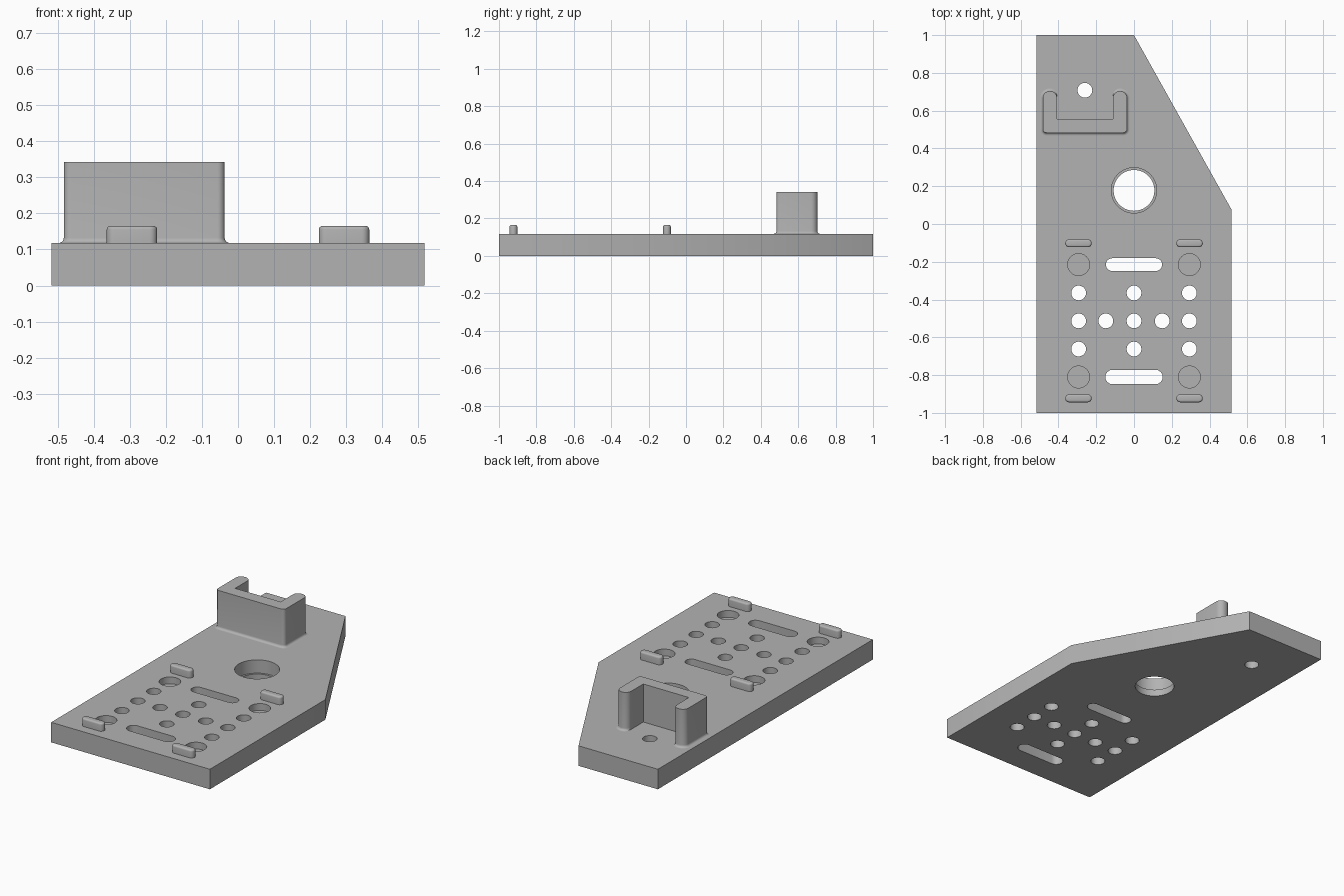
import bpy, bmesh, math

if "Cube" in bpy.data.objects:
    bpy.data.objects.remove(bpy.data.objects["Cube"])

grey = bpy.data.materials.new("plain grey")
grey.diffuse_color = (0.45, 0.45, 0.45, 1)
grey.use_nodes = True
grey.node_tree.nodes["Principled BSDF"].inputs["Base Color"].default_value = grey.diffuse_color

TOP = 0.118  # plate thickness


def rounded(corners, steps=8):
    """Counter-clockwise outline from (x, y, radius) corners."""
    pts = []
    n = len(corners)
    for i, (x, y, r) in enumerate(corners):
        if r <= 0:
            pts.append((x, y))
            continue
        px, py, _ = corners[i - 1]
        nx, ny, _ = corners[(i + 1) % n]
        a, b = math.hypot(px - x, py - y), math.hypot(nx - x, ny - y)
        ux, uy = (px - x) / a, (py - y) / a
        vx, vy = (nx - x) / b, (ny - y) / b
        cx, cy = x + r * (ux + vx), y + r * (uy + vy)  # right-angle corners
        for k in range(steps + 1):
            t = math.pi / 2 * k / steps
            pts.append((cx - r * (vx * math.cos(t) + ux * math.sin(t)),
                        cy - r * (vy * math.cos(t) + uy * math.sin(t))))
    return pts


def circle(x, y, r, n=40):
    return [(x + r * math.cos(2 * math.pi * k / n),
             y + r * math.sin(2 * math.pi * k / n)) for k in range(n)]


def slot(x, y, half, r, inset=0.0):
    """Stadium outline along x, optionally shrunk."""
    rr = r - inset
    pts = []
    for side, start in ((1, -math.pi / 2), (-1, math.pi / 2)):
        for k in range(13):
            a = start + math.pi * k / 12
            pts.append((x + side * (half - r) + rr * math.cos(a), y + rr * math.sin(a)))
    return pts


def loft(bm, layers):
    """Closed solid through matching outlines given as (points, z)."""
    rings = [[bm.verts.new((x, y, z)) for x, y in pts] for pts, z in layers]
    n = len(rings[0])
    for lo, hi in zip(rings, rings[1:]):
        for i in range(n):
            j = (i + 1) % n
            bm.faces.new((lo[i], lo[j], hi[j], hi[i]))
    bm.faces.new(rings[0][::-1])
    bm.faces.new(rings[-1])


def make(name, solids):
    bm = bmesh.new()
    for layers in solids:
        loft(bm, layers)
    bmesh.ops.recalc_face_normals(bm, faces=bm.faces)
    mesh = bpy.data.meshes.new(name)
    bm.to_mesh(mesh)
    bm.free()
    mesh.materials.append(grey)
    ob = bpy.data.objects.new(name, mesh)
    bpy.context.collection.objects.link(ob)
    return ob


def smooth(ob):
    bpy.ops.object.select_all(action='DESELECT')
    ob.select_set(True)
    bpy.context.view_layer.objects.active = ob
    bpy.ops.object.shade_smooth_by_angle(angle=math.radians(30))


# Base plate with one chamfered back corner
outline = [(-0.517, -1), (0.517, -1), (0.517, 0.075), (0, 1), (-0.517, 1)]
plate = make("base_plate", [[(outline, 0), (outline, TOP)]])

# Through holes, slots, blind recesses and the stepped bore
cuts = []
holes = [(-0.26, 0.708)]
holes += [(x, y) for y in (-0.365, -0.662) for x in (-0.293, 0, 0.293)]
holes += [(x, -0.513) for x in (-0.293, -0.149, 0, 0.149, 0.293)]
for x, y in holes:
    c = circle(x, y, 0.039)
    cuts.append([(c, -0.1), (c, 0.3)])
for y, half, r in ((-0.215, 0.149, 0.034), (-0.81, 0.152, 0.038)):
    s = slot(0, y, half, r)
    cuts.append([(s, -0.1), (s, 0.3)])
for x in (-0.293, 0.293):
    for y in (-0.215, -0.81):
        c = circle(x, y, 0.058)
        cuts.append([(c, TOP - 0.04), (c, 0.3)])
small, large = circle(0, 0.178, 0.108, 64), circle(0, 0.178, 0.12, 64)
cuts.append([(small, -0.1), (small, 0.04), (large, 0.04), (large, 0.3)])
cutter = make("hole_cutter", cuts)
cutter.hide_render = True

mod = plate.modifiers.new("holes", 'BOOLEAN')
mod.operation = 'DIFFERENCE'
mod.solver = 'EXACT'
mod.object = cutter
bpy.context.view_layer.objects.active = plate
bpy.ops.object.modifier_apply(modifier=mod.name)
bpy.data.objects.remove(cutter)
smooth(plate)


# U-shaped bracket with a small fillet at its foot
def bracket_outline(f):
    x0, x1, y0, y1 = -0.483 - f, -0.037 + f, 0.483 - f, 0.703 + f
    i0, i1, iy = -0.408, -0.111, 0.556
    return rounded([(x0, y0, 0.02 + f), (x1, y0, 0.02 + f), (x1, y1, 0.035 + f),
                    (i1, y1, 0.035), (i1, iy, 0), (i0, iy, 0),
                    (i0, y1, 0.035), (x0, y1, 0.035 + f)])


F = 0.014
layers = []
for k in range(6):
    a = math.pi / 2 * k / 5
    layers.append((bracket_outline(F * (1 - math.sin(a))), TOP + F * (1 - math.cos(a))))
layers.append((bracket_outline(0), 0.342))
smooth(make("bracket", [layers]))

# Four locating tabs with softened top edges
for side, x in (("left", -0.294), ("right", 0.294)):
    for end, y in (("back", -0.102), ("front", -0.923)):
        B, z = 0.01, 0.165
        layers = [(slot(x, y, 0.07, 0.021), TOP)]
        for k in range(5):
            a = math.pi / 2 * k / 4
            layers.append((slot(x, y, 0.07, 0.021, B * (1 - math.cos(a))),
                           z - B + B * math.sin(a)))
        smooth(make(f"{end}_{side}_tab", [layers]))
